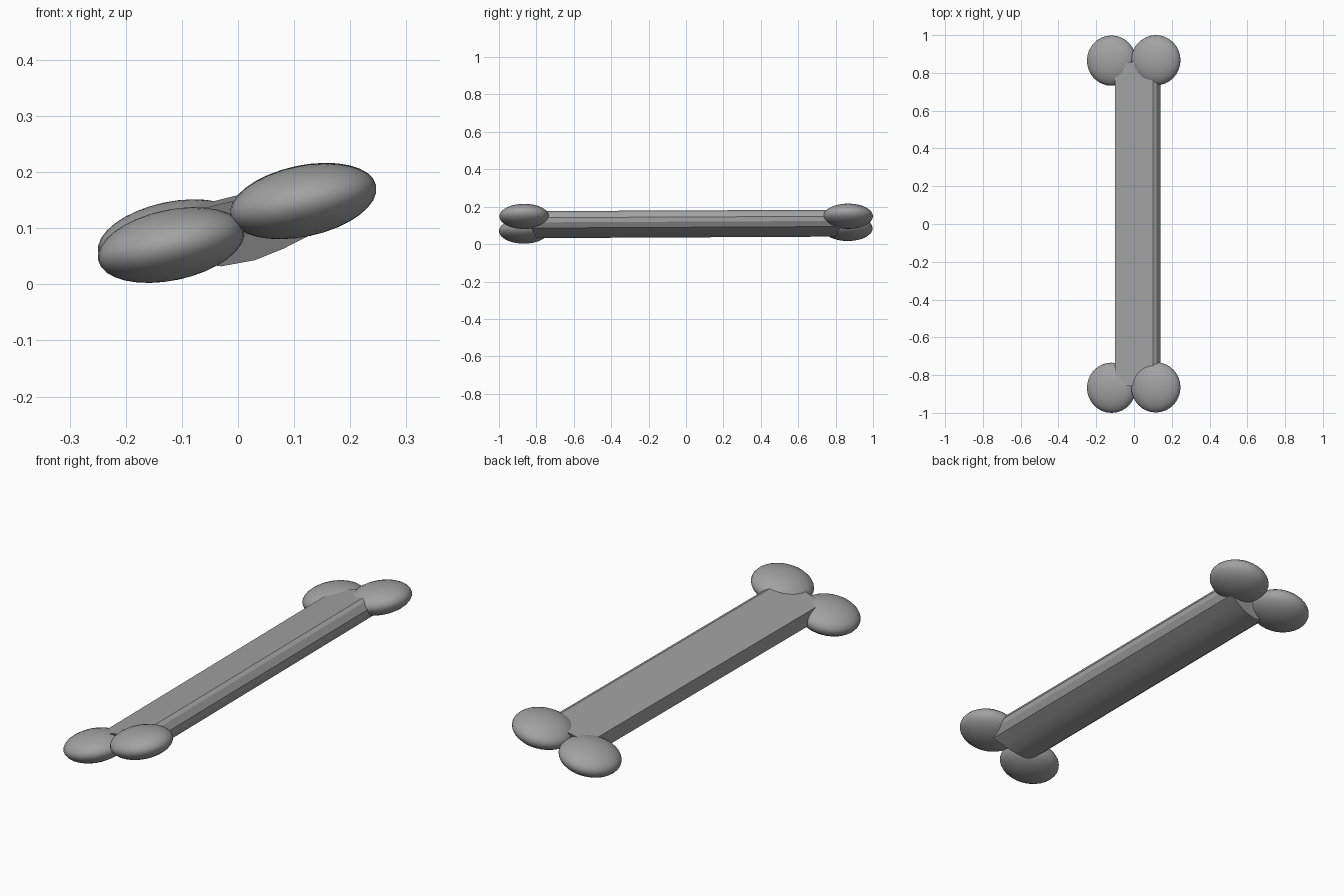
import bpy, bmesh, math

cube = bpy.data.objects.get("Cube")
if cube:
    bpy.data.objects.remove(cube, do_unlink=True)

# Single grey bone colour
grey = bpy.data.materials.new("bone_grey")
grey.use_nodes = True
colour = (0.36, 0.36, 0.36, 1)
grey.diffuse_color = colour
grey.node_tree.nodes["Principled BSDF"].inputs["Base Color"].default_value = colour


def finish(obj, name, angle):
    obj.name = name
    obj.data.materials.append(grey)
    bpy.ops.object.select_all(action="DESELECT")
    obj.select_set(True)
    bpy.context.view_layer.objects.active = obj
    bpy.ops.object.shade_smooth_by_angle(angle=math.radians(angle))


# Shaft: flat sloping top, rounded underside, slightly higher at the back
profile = [(-.10, .13), (.10, .18), (.12, .172), (.14, .145), (.14, .12),
           (.125, .09), (.08, .067), (.03, .047), (-.03, .036),
           (-.07, .042), (-.10, .065)]
bm = bmesh.new()
rings = []
for side in (-1, 1):
    ring = []
    for x, z in profile:
        reach = 0.80 + 0.5 * (z - 0.036)   # ends lean outward at the top
        ring.append(bm.verts.new((x, side * reach, z + 0.004 * side)))
    rings.append(ring)
    bm.faces.new(ring)
count = len(profile)
for i in range(count):
    j = (i + 1) % count
    bm.faces.new((rings[0][i], rings[0][j], rings[1][j], rings[1][i]))
bmesh.ops.recalc_face_normals(bm, faces=bm.faces)
mesh = bpy.data.meshes.new("shaft")
bm.to_mesh(mesh)
bm.free()
shaft = bpy.data.objects.new("shaft", mesh)
bpy.context.collection.objects.link(shaft)
finish(shaft, "shaft", 20)

# Knobs: flattened spheres rolled with the shaft
knobs = {
    "front_left_knob": (0.116, -0.865, 0.148),
    "front_right_knob": (-0.119, -0.867, 0.070),
    "back_left_knob": (0.116, 0.867, 0.149),
    "back_right_knob": (-0.119, 0.865, 0.084),
}
for name, centre in knobs.items():
    bpy.ops.mesh.primitive_uv_sphere_add(segments=32, ring_count=16, radius=1,
                                         location=centre)
    knob = bpy.context.object
    knob.scale = (0.133, 0.133, 0.063)
    knob.rotation_euler = (0, math.radians(-12), 0)
    finish(knob, name, 40)
